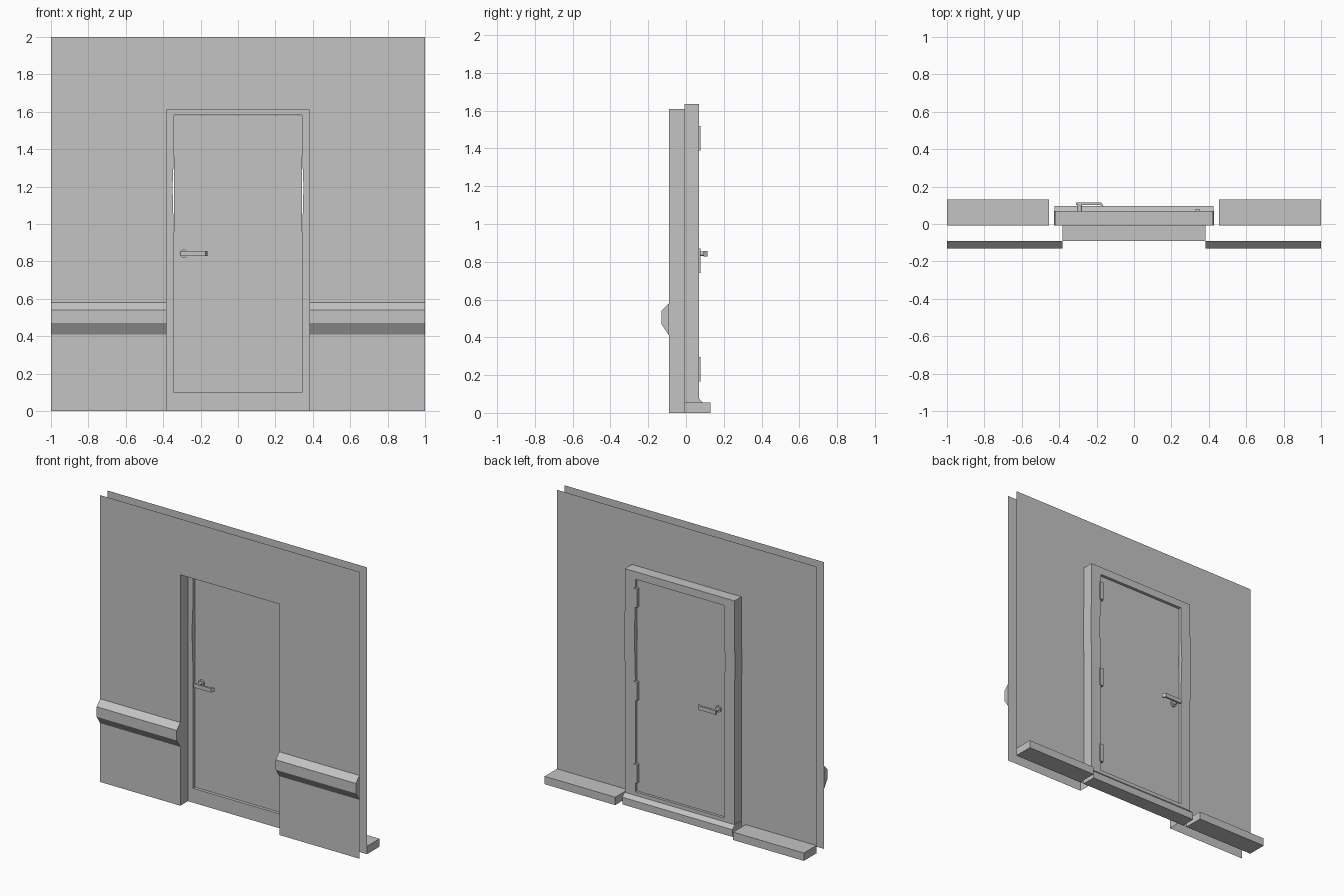
import bpy, bmesh
from mathutils import Matrix, Vector

if "Cube" in bpy.data.objects:
    bpy.data.objects.remove(bpy.data.objects["Cube"])

grey = bpy.data.materials.new("plain grey")
grey.diffuse_color = (0.55, 0.55, 0.55, 1)
grey.use_nodes = True
grey.node_tree.nodes["Principled BSDF"].inputs["Base Color"].default_value = (0.55, 0.55, 0.55, 1)


def finish(name, bm, fix_normals=True):
    if fix_normals:
        bmesh.ops.recalc_face_normals(bm, faces=bm.faces)
    mesh = bpy.data.meshes.new(name)
    bm.to_mesh(mesh)
    bm.free()
    mesh.materials.append(grey)
    obj = bpy.data.objects.new(name, mesh)
    bpy.context.collection.objects.link(obj)
    return obj


def prism(name, points, sweep):
    """Extrude a flat 3D outline along a vector into a closed solid."""
    bm = bmesh.new()
    face = bm.faces.new([bm.verts.new(p) for p in points])
    ext = bmesh.ops.extrude_face_region(bm, geom=[face], use_keep_orig=True)
    moved = [v for v in ext["geom"] if isinstance(v, bmesh.types.BMVert)]
    bmesh.ops.translate(bm, verts=moved, vec=Vector(sweep))
    return finish(name, bm)


def box(name, lo, hi):
    (x0, y0, z0), (x1, y1, z1) = lo, hi
    return prism(name, [(x0, y0, z0), (x1, y0, z0), (x1, y1, z0), (x0, y1, z0)], (0, 0, z1 - z0))


def wall(name, y, facing):
    """Thin wall sheet with a doorway cut out."""
    bm = bmesh.new()
    outline = [(-1, 0), (-W, 0), (-W, TOP), (W, TOP), (W, 0), (1, 0), (1, 2), (-1, 2)]
    face = bm.faces.new([bm.verts.new((x, y, z)) for x, z in outline])
    face.normal_update()
    if face.normal.y * facing < 0:
        face.normal_flip()
    bmesh.ops.triangulate(bm, faces=bm.faces)
    return finish(name, bm, False)


W, TOP = 0.382, 1.61          # doorway half width and height
FRONT, BACK = -0.09, -0.007   # wall sheets
wall("front_wall", FRONT, -1)
wall("back_wall", BACK, 1)

# Doorway reveal joining the two sheets
bm = bmesh.new()
path = [(-W, 0), (-W, TOP), (W, TOP), (W, 0)]
rows = [[bm.verts.new((x, y, z)) for x, z in path] for y in (FRONT, BACK)]
for i in range(3):
    bm.faces.new((rows[0][i], rows[0][i + 1], rows[1][i + 1], rows[1][i]))
finish("doorway_reveal", bm, False)

# Parts repeated on both sides; jambs bow outwards slightly
rail = [(FRONT, 0.58), (-0.13, 0.54), (-0.13, 0.47), (FRONT, 0.41)]
inner = [(0.342, 0), (0.342, 0.9), (0.35, 1.2), (0.342, 1.4), (0.342, 1.635)]
outer = [(0.422, 1.635), (0.422, 1.4), (0.427, 1.2), (0.422, 0.9), (0.422, 0)]
for side, s in (("left", 1), ("right", -1)):
    prism(side + "_wall_rail", [(s * W, y, z) for y, z in rail], (s * (1 - W), 0, 0))
    box(side + "_baseboard", (s * 0.455, BACK, 0), (s * 1, 0.13, 0.055))
    prism(side + "_jamb", [(s * x, BACK, z) for x, z in inner + outer], (0, 0.077, 0))

# Frame head, bottom bar and sloped sill
box("frame_head", (-0.342, BACK, 1.582), (0.342, 0.07, 1.635))
box("frame_bottom", (-0.342, BACK, 0), (0.342, 0.07, 0.1))
sill = [(BACK, 0), (0.095, 0), (0.095, 0.05), (0.07, 0.075), (BACK, 0.075)]
prism("sill", [(-0.425, y, z) for y, z in sill], (0.85, 0, 0))

# Door leaf and hinges
box("door", (-0.341, 0.015, 0.1), (0.341, 0.052, 1.58))
for place, z in (("lower", 0.165), ("middle", 0.74), ("upper", 1.39)):
    box(place + "_hinge", (0.325, 0.045, z), (0.352, 0.077, z + 0.13))

# Lever handles on both faces of the door
for side, y, s in (("back", 0.052, 1), ("front", 0.015, -1)):
    bm = bmesh.new()
    for radius, depth in ((0.022, 0.012), (0.012, 0.06)):
        spin = Matrix.Translation((-0.29, y + s * depth / 2, 0.842)) @ Matrix.Rotation(1.5708, 4, "X")
        bmesh.ops.create_cone(bm, cap_ends=True, segments=12, radius1=radius,
                              radius2=radius, depth=depth, matrix=spin)
    finish(side + "_handle_rose", bm)
    lever = [(-0.31, 0.05), (-0.31, 0.063), (-0.175, 0.063), (-0.162, 0.04), (-0.172, 0.04), (-0.182, 0.05)]
    prism(side + "_handle_lever", [(x, y + s * d, 0.828) for x, d in lever], (0, 0, 0.028))
